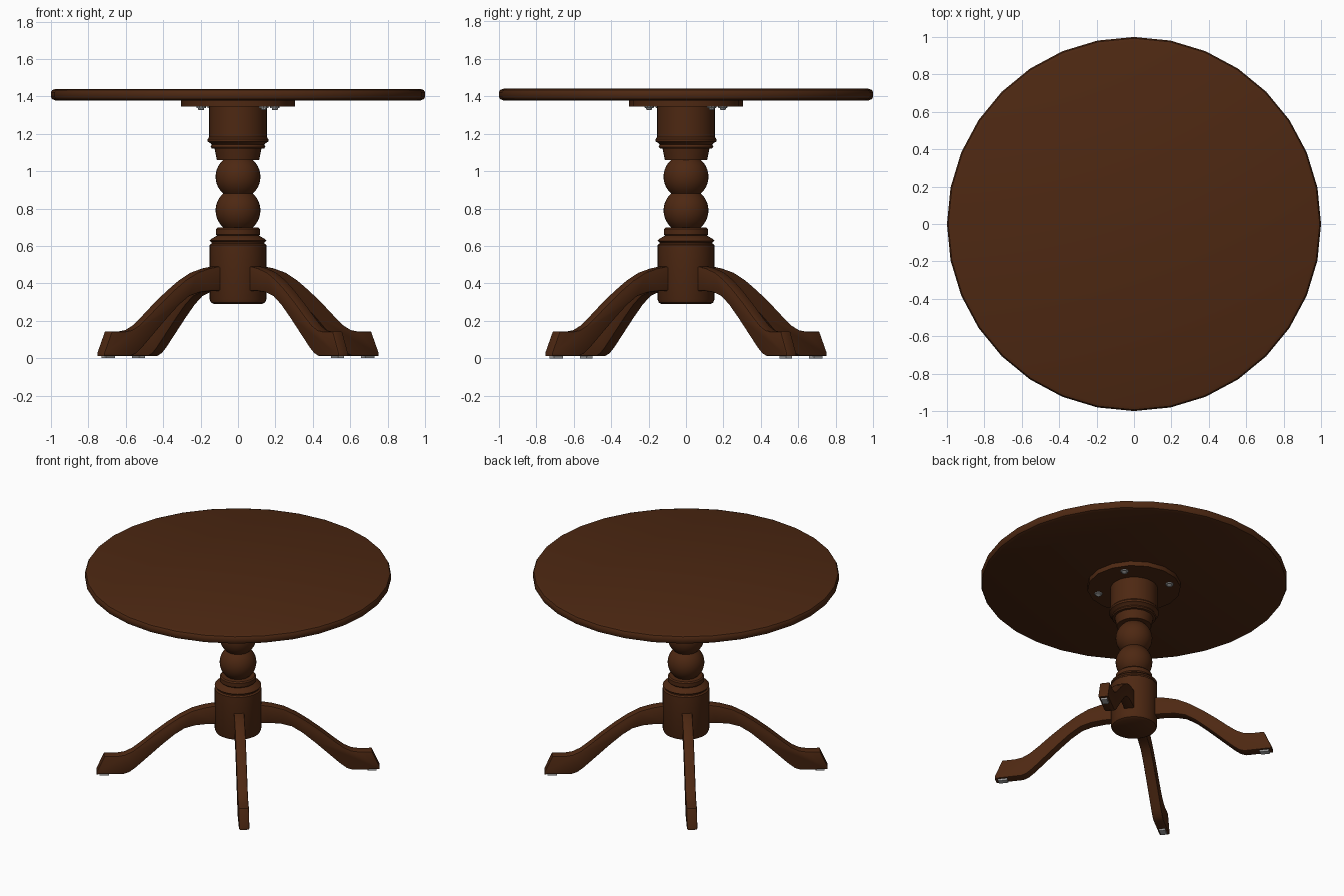
import bpy
import bmesh
import math
from mathutils import Matrix, Vector

cube = bpy.data.objects.get("Cube")
if cube:
    bpy.data.objects.remove(cube, do_unlink=True)


def material(name, color):
    mat = bpy.data.materials.new(name)
    mat.use_nodes = True
    mat.diffuse_color = color
    mat.node_tree.nodes["Principled BSDF"].inputs["Base Color"].default_value = color
    return mat


wood = material("dark wood", (0.075, 0.021, 0.006, 1))
metal = material("grey metal", (0.4, 0.4, 0.4, 1))


def finish(bm, name, mat, smooth=True):
    bmesh.ops.recalc_face_normals(bm, faces=bm.faces)
    mesh = bpy.data.meshes.new(name)
    bm.to_mesh(mesh)
    bm.free()
    mesh.materials.append(mat)
    obj = bpy.data.objects.new(name, mesh)
    bpy.context.collection.objects.link(obj)
    if smooth:
        bpy.ops.object.select_all(action="DESELECT")
        obj.select_set(True)
        bpy.context.view_layer.objects.active = obj
        bpy.ops.object.shade_smooth_by_angle(angle=math.radians(35))
    return obj


def lathe(name, profile, sides, mat, center=(0, 0)):
    """Turn a (radius, height) profile, from bottom to top, with closed ends."""
    bm = bmesh.new()
    rings = []
    for r, z in profile:
        ring = []
        for i in range(sides):
            a = math.tau * i / sides
            ring.append(bm.verts.new((center[0] + r * math.cos(a),
                                      center[1] + r * math.sin(a), z)))
        rings.append(ring)
    for low, high in zip(rings, rings[1:]):
        for i in range(sides):
            j = (i + 1) % sides
            bm.faces.new((low[i], low[j], high[j], high[i]))
    bm.faces.new(rings[0])
    bm.faces.new(rings[-1])
    return finish(bm, name, mat)


def ball(z, radius=0.12, half_height=0.09, steps=10):
    """Profile of a ball with its poles cut off."""
    limit = math.asin(half_height / radius) * 1.0
    angles = [limit * (2 * i / steps - 1) for i in range(steps + 1)]
    return [(radius * math.cos(a) + 0.0, z + radius * math.sin(a)) for a in angles]


def four_around(obj, angle):
    """Turn the part to the angle and repeat it at quarter turns."""
    name = obj.name
    for i in range(4):
        part = obj if i == 0 else obj.copy()
        if i:
            bpy.context.collection.objects.link(part)
        part.name = f"{name}_{i + 1}"
        part.rotation_euler.z = math.radians(angle) + i * math.pi / 2


# Round top with softened edge, and the plate below it
lathe("table_top", [(0.975, 1.378), (0.993, 1.385), (1, 1.397), (1, 1.422),
                    (0.993, 1.434), (0.975, 1.44)], 32, wood)
lathe("mounting_plate", [(0.305, 1.345), (0.305, 1.38)], 16, wood)

# Turned pedestal
lower = [(0.13, 0.29), (0.145, 0.298), (0.152, 0.315), (0.152, 0.605),
         (0.142, 0.612), (0.142, 0.62), (0.152, 0.628), (0.145, 0.636),
         (0.122, 0.65), (0.112, 0.655), (0.118, 0.662), (0.118, 0.69), (0.11, 0.698)]
upper = [(0.113, 1.06), (0.125, 1.12), (0.14, 1.122), (0.146, 1.13), (0.14, 1.142),
         (0.148, 1.15), (0.162, 1.158), (0.162, 1.172), (0.154, 1.182), (0.154, 1.35)]
lathe("pedestal", lower + ball(0.79) + ball(0.97) + upper, 32, wood)

# Curved legs: side outline extruded across the width
top_line = [(0.1, 0.49), (0.16, 0.49), (0.22, 0.48), (0.3, 0.457), (0.38, 0.415),
            (0.46, 0.36), (0.55, 0.29), (0.63, 0.222), (0.69, 0.175), (0.74, 0.15),
            (0.79, 0.142), (0.875, 0.142), (0.925, 0.03), (0.925, 0.012)]
under_line = [(0.745, 0.012), (0.71, 0.025), (0.67, 0.056), (0.61, 0.112),
              (0.5, 0.215), (0.42, 0.285), (0.35, 0.332), (0.28, 0.352),
              (0.2, 0.36), (0.1, 0.36)]
half_width = 0.034
bm = bmesh.new()
face = bm.faces.new([bm.verts.new((r, -half_width, z)) for r, z in top_line + under_line])
extruded = bmesh.ops.extrude_face_region(bm, geom=[face])
moved = [v for v in extruded["geom"] if isinstance(v, bmesh.types.BMVert)]
bmesh.ops.translate(bm, verts=moved, vec=Vector((0, 2 * half_width, 0)))
rim = [e for e in bm.edges if abs(e.verts[0].co.y - e.verts[1].co.y) < 0.001]
bmesh.ops.bevel(bm, geom=rim, offset=0.008, segments=2, affect="EDGES", profile=0.5)
four_around(finish(bm, "leg", wood), 37.5)

# Glides under the feet
bm = bmesh.new()
bmesh.ops.create_cube(bm, size=1, matrix=Matrix.Translation((0.875, 0, 0.008))
                      @ Matrix.Diagonal((0.06, 0.04, 0.016, 1)))
four_around(finish(bm, "foot_glide", metal, smooth=False), 37.5)

# Screws holding the plate
screw = lathe("plate_screw", [(0.01, 1.326), (0.016, 1.33), (0.016, 1.337),
                              (0.026, 1.339), (0.026, 1.347)], 10, metal, (0.24, 0))
four_around(screw, 35)
